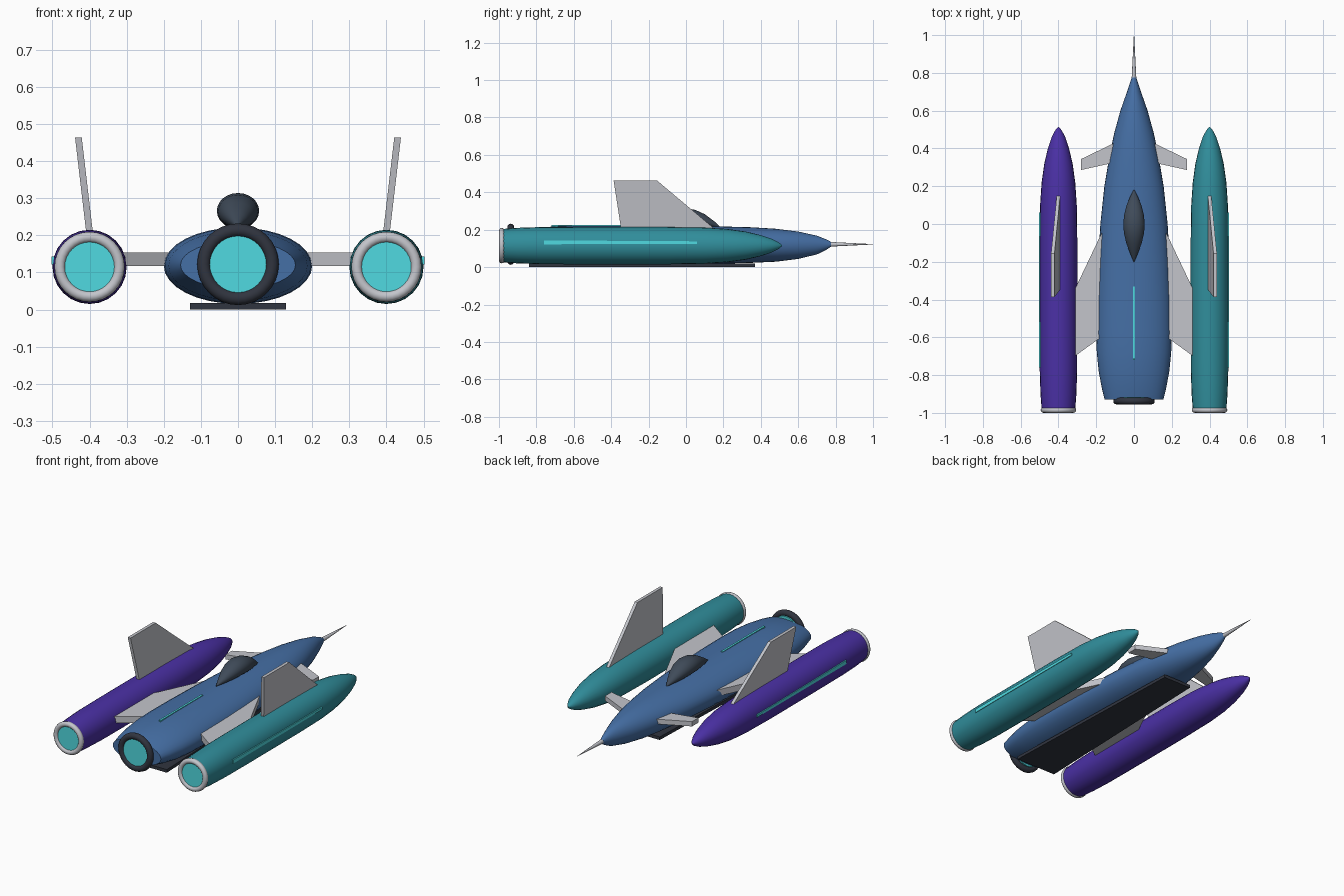
import bpy, bmesh
from math import sin, cos, pi, radians
from mathutils import Vector

if "Cube" in bpy.data.objects:
    bpy.data.objects.remove(bpy.data.objects["Cube"])


def material(name, rgb):
    m = bpy.data.materials.new(name)
    m.diffuse_color = (*rgb, 1)
    m.use_nodes = True
    m.node_tree.nodes["Principled BSDF"].inputs["Base Color"].default_value = m.diffuse_color
    return m


BLUE = material("hull_blue", (0.06, 0.16, 0.38))
VIOLET = material("pod_violet", (0.07, 0.03, 0.38))
TEAL = material("pod_teal", (0.03, 0.27, 0.33))
DARK = material("dark_metal", (0.03, 0.035, 0.05))
GLASS = material("canopy_glass", (0.05, 0.07, 0.1))
GLOW = material("glow_cyan", (0.08, 0.7, 0.75))
GREY = material("light_grey", (0.55, 0.56, 0.6))


def finish(bm, name, mat, smooth=True):
    bmesh.ops.recalc_face_normals(bm, faces=bm.faces)
    me = bpy.data.meshes.new(name)
    bm.to_mesh(me)
    bm.free()
    ob = bpy.data.objects.new(name, me)
    bpy.context.collection.objects.link(ob)
    me.materials.append(mat)
    if smooth:
        bpy.ops.object.select_all(action='DESELECT')
        ob.select_set(True)
        bpy.context.view_layer.objects.active = ob
        bpy.ops.object.shade_smooth_by_angle(angle=radians(35))
    return ob


def loft(name, stations, mat, x=0.0, sides=32):
    """Skin elliptical sections (y, half width, half height, centre z) along y."""
    bm = bmesh.new()
    rings = []
    for y, rx, rz, zc in stations:
        rings.append([bm.verts.new((x + rx * cos(2 * pi * i / sides), y,
                                    zc + rz * sin(2 * pi * i / sides)))
                      for i in range(sides)])
    for a, b in zip(rings, rings[1:]):
        for i in range(sides):
            j = (i + 1) % sides
            bm.faces.new((a[i], a[j], b[j], b[i]))
    bm.faces.new(rings[0])
    bm.faces.new(rings[-1])
    return finish(bm, name, mat)


def slab(name, points, offset, mat):
    """Extrude a flat outline by a thickness vector."""
    bm = bmesh.new()
    face = bm.faces.new([bm.verts.new(p) for p in points])
    new = bmesh.ops.extrude_face_region(bm, geom=[face])["geom"]
    bmesh.ops.translate(bm, vec=Vector(offset),
                        verts=[v for v in new if isinstance(v, bmesh.types.BMVert)])
    return finish(bm, name, mat, smooth=False)


def ring(name, x, y, z, major, minor, mat):
    bpy.ops.mesh.primitive_torus_add(location=(x, y, z), rotation=(pi / 2, 0, 0),
                                     major_radius=major, minor_radius=minor,
                                     major_segments=32, minor_segments=12)
    ob = bpy.context.object
    ob.name = name
    ob.data.materials.append(mat)
    bpy.ops.object.shade_smooth_by_angle(angle=radians(60))


def disc(name, x, y, z, r, depth):
    loft(name, [(y, r, r, z), (y + depth, r, r, z)], GLOW, x)


# Fuselage and nose spike
loft("fuselage", [(-0.93, 0.155, 0.065, 0.12), (-0.87, 0.17, 0.08, 0.119),
                  (-0.78, 0.187, 0.094, 0.118), (-0.68, 0.197, 0.101, 0.118),
                  (-0.58, 0.2, 0.103, 0.118), (-0.4, 0.198, 0.103, 0.118),
                  (-0.2, 0.19, 0.103, 0.118), (0, 0.178, 0.102, 0.118),
                  (0.2, 0.157, 0.099, 0.118), (0.35, 0.132, 0.095, 0.118),
                  (0.48, 0.105, 0.088, 0.117), (0.6, 0.072, 0.073, 0.117),
                  (0.7, 0.037, 0.05, 0.118), (0.75, 0.02, 0.028, 0.12),
                  (0.775, 0.012, 0.013, 0.122)], BLUE)
loft("nose_spike", [(0.76, 0.013, 0.013, 0.122), (1.0, 0.001, 0.001, 0.122)], GREY, sides=16)

# Canopy
loft("canopy", [(-0.2, 0.002, 0.002, 0.225), (-0.15, 0.023, 0.02, 0.24),
                (-0.1, 0.041, 0.035, 0.254), (-0.05, 0.053, 0.045, 0.264),
                (0, 0.057, 0.048, 0.266), (0.05, 0.052, 0.045, 0.261),
                (0.1, 0.039, 0.034, 0.249), (0.15, 0.018, 0.016, 0.23),
                (0.18, 0.002, 0.002, 0.216)], GLASS, sides=24)

# Main engine
ring("main_nozzle", 0, -0.937, 0.122, 0.092, 0.018, DARK)
disc("main_engine_glow", 0, -0.945, 0.122, 0.082, 0.03)

# Belly plate and dorsal light strip
slab("belly_plate", [(-0.13, -0.84, 0), (0.13, -0.84, 0), (0.09, 0.37, 0), (-0.09, 0.37, 0)],
     (0, 0, 0.018), DARK)
slab("dorsal_strip", [(-0.006, -0.72, 0.21), (0.006, -0.72, 0.21),
                      (0.006, -0.33, 0.21), (-0.006, -0.33, 0.21)], (0, 0, 0.0145), GLOW)

for s, side, paint in ((-1, "left", VIOLET), (1, "right", TEAL)):
    px, pz = 0.4 * s, 0.115
    # Engine pod with nozzle ring and glow
    profile = [(-0.98, 0.089), (-0.9, 0.095), (-0.78, 0.099), (-0.6, 0.1), (-0.1, 0.1),
               (0.1, 0.097), (0.22, 0.089), (0.32, 0.075), (0.4, 0.056), (0.46, 0.036),
               (0.495, 0.018), (0.513, 0.003)]
    loft(side + "_pod", [(y, r, r, pz) for y, r in profile], paint, px, sides=24)
    ring(side + "_nozzle", px, -0.985, pz, 0.08, 0.0145, GREY)
    disc(side + "_engine_glow", px, -0.99, pz, 0.075, 0.02)

    # Outer light strip
    slab(side + "_pod_strip", [(0.49 * s, -0.76, 0.122), (0.49 * s, 0.06, 0.124),
                               (0.49 * s, 0.06, 0.138), (0.49 * s, -0.76, 0.143)],
         (0.012 * s, 0, 0), GLOW)

    # Wing, canard and leaning tail fin
    slab(side + "_wing", [(0.12 * s, 0.06, 0.117), (0.32 * s, -0.36, 0.117),
                          (0.32 * s, -0.705, 0.117), (0.12 * s, -0.56, 0.117)],
         (0, 0, 0.037), GREY)
    slab(side + "_canard", [(0.06 * s, 0.45, 0.12), (0.28 * s, 0.344, 0.12),
                            (0.28 * s, 0.286, 0.12), (0.06 * s, 0.335, 0.12)],
         (0, 0, 0.028), GREY)
    slab(side + "_fin", [(0.389 * s, -0.345, 0.19), (0.421 * s, -0.387, 0.463),
                         (0.421 * s, -0.155, 0.463), (0.389 * s, 0.17, 0.19)],
         (0.018 * s, 0, 0), GREY)
